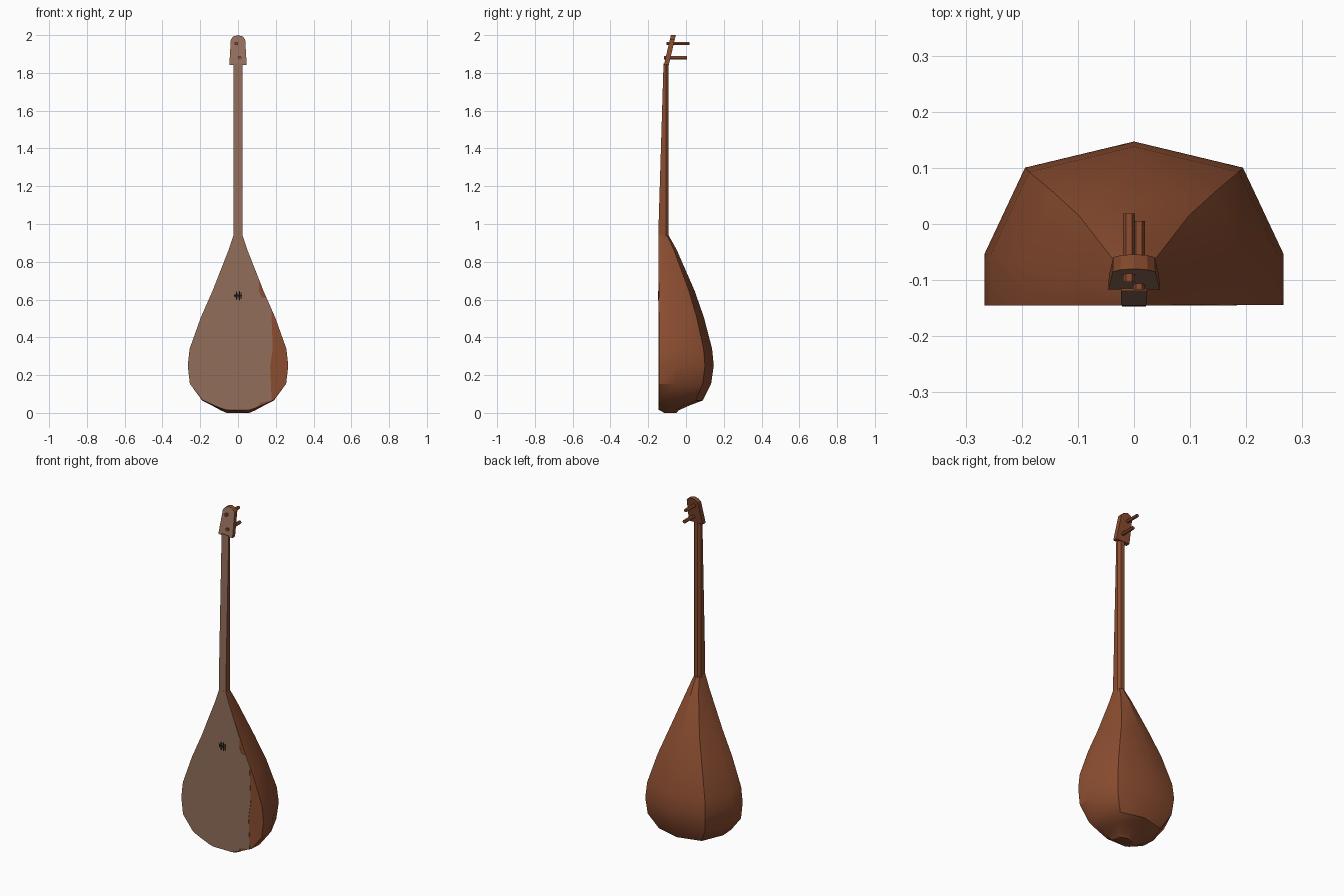
import bpy, bmesh, math
from mathutils import Vector

if "Cube" in bpy.data.objects:
    bpy.data.objects.remove(bpy.data.objects["Cube"])


def material(name, rgb):
    m = bpy.data.materials.new(name)
    m.diffuse_color = (*rgb, 1)
    m.use_nodes = True
    m.node_tree.nodes["Principled BSDF"].inputs["Base Color"].default_value = m.diffuse_color
    return m


WOOD = material("red brown wood", (0.26, 0.075, 0.03))
FACE = material("pale brown face wood", (0.29, 0.155, 0.105))
BLACK = material("black", (0.006, 0.006, 0.006))


def finish(name, bm, mats, front_rule=False, smooth=False):
    bmesh.ops.recalc_face_normals(bm, faces=bm.faces)
    if front_rule:  # faces looking forward take the second colour
        for f in bm.faces:
            f.normal_update()
            f.material_index = 1 if f.normal.y < -0.9 else 0
    me = bpy.data.meshes.new(name)
    bm.to_mesh(me)
    bm.free()
    ob = bpy.data.objects.new(name, me)
    bpy.context.collection.objects.link(ob)
    for m in mats:
        me.materials.append(m)
    if smooth:
        bpy.ops.object.select_all(action='DESELECT')
        bpy.context.view_layer.objects.active = ob
        ob.select_set(True)
        bpy.ops.object.shade_smooth_by_angle(angle=math.radians(30))
    return ob


def loft(name, rings, mats, **kw):
    bm = bmesh.new()
    vs = [[bm.verts.new(p) for p in r] for r in rings]
    n = len(rings[0])
    for a, b in zip(vs, vs[1:]):
        for i in range(n):
            j = (i + 1) % n
            bm.faces.new((a[i], a[j], b[j], b[i]))
    bm.faces.new(vs[0])
    bm.faces.new(vs[-1])
    return finish(name, bm, mats, **kw)


FRONT = -0.144

# Pear-shaped body: height, half width, y of the back spine, lift of front edge
profile = [(0.0, 0.06, -0.05, 0.016), (0.013, 0.09, -0.04, 0.012),
           (0.04, 0.14, 0.02, 0.006), (0.066, 0.19, 0.089, 0.003),
           (0.154, 0.255, 0.133, 0), (0.25, 0.266, 0.147, 0),
           (0.34, 0.256, 0.138, 0), (0.505, 0.197, 0.095, 0),
           (0.648, 0.134, 0.045, 0), (0.865, 0.049, -0.05, 0),
           (0.945, 0.022, -0.095, 0)]
rings = []
for z, w, spine, lift in profile:
    d = spine - FRONT
    half = [(w, FRONT, z + lift), (w, FRONT + d * 0.315, z),
            (w * 0.73, FRONT + d * 0.84, z)]
    rings.append(half + [(0, spine, z)] + [(-x, y, zz) for x, y, zz in reversed(half)])
loft("body", rings, [WOOD], smooth=True)

# Pale soundboard, stopping short of the right edge
left = [(-w, z + lift) for z, w, s, lift in reversed(profile)]
right = [(0.06, 0.016), (0.10, 0.03), (0.12, 0.055), (0.178, 0.063), (0.17, 0.25),
         (0.184, 0.34), (0.176, 0.552), (0.15, 0.61), (0.125, 0.61),
         (0.11, 0.65), (0.11, 0.70), (0.049, 0.865), (0.022, 0.945)]
loft("soundboard", [[(x, y, z) for x, z in left + right] for y in (FRONT - 0.0015, FRONT + 0.001)],
     [FACE])

# Sound slots
bm = bmesh.new()
for i, h in enumerate((0.02, 0.044, 0.03, 0.05, 0.036)):
    r = bmesh.ops.create_cube(bm, size=1)["verts"]
    for v in r:
        v.co = Vector((v.co.x * 0.005 - 0.017 + i * 0.0085, v.co.y * 0.003 + FRONT - 0.0015,
                       v.co.z * h + 0.62))
r = bmesh.ops.create_cube(bm, size=1)["verts"]
for v in r:
    v.co = Vector((v.co.x * 0.042, v.co.y * 0.003 + FRONT - 0.0015, v.co.z * 0.006 + 0.62))
finish("sound_slots", bm, [BLACK])

# Neck with flat tapering front and bevelled back
rings = []
for z, front in ((0.93, FRONT - 0.001), (1.0, FRONT - 0.001), (1.85, -0.119)):
    half = [(0.023, front, z), (0.023, -0.107, z), (0.011, -0.093, z)]
    rings.append(half + [(-x, y, zz) for x, y, zz in reversed(half)])
loft("neck", rings, [WOOD, FACE], front_rule=True)

# Head plate leaning back
outline = [(0.046, 1.842), (0.038, 1.978), (0.024, 1.993), (0, 2.0)]
outline += [(-x, z) for x, z in reversed(outline[:3])]
lean = 0.037 / 0.158
layers = []
for off, grow in ((0, 1), (0.026, 0.97)):
    layers.append([(x * grow, -0.117 + off + (z - 1.842) * lean, z) for x, z in outline])
loft("head", layers, [WOOD, FACE], front_rule=True)


# Tuning pegs running backwards through the head
def peg(name, x, z, y0, y1):
    loft(name, [[(x + 0.0105 * math.cos(a), y, z + 0.0095 * math.sin(a))
                 for a in (math.tau * k / 6 for k in range(6))] for y in (y0, y1)], [WOOD])


peg("upper_peg", -0.009, 1.956, -0.103, 0.019)
peg("lower_peg", 0.009, 1.88, -0.117, 0.005)
